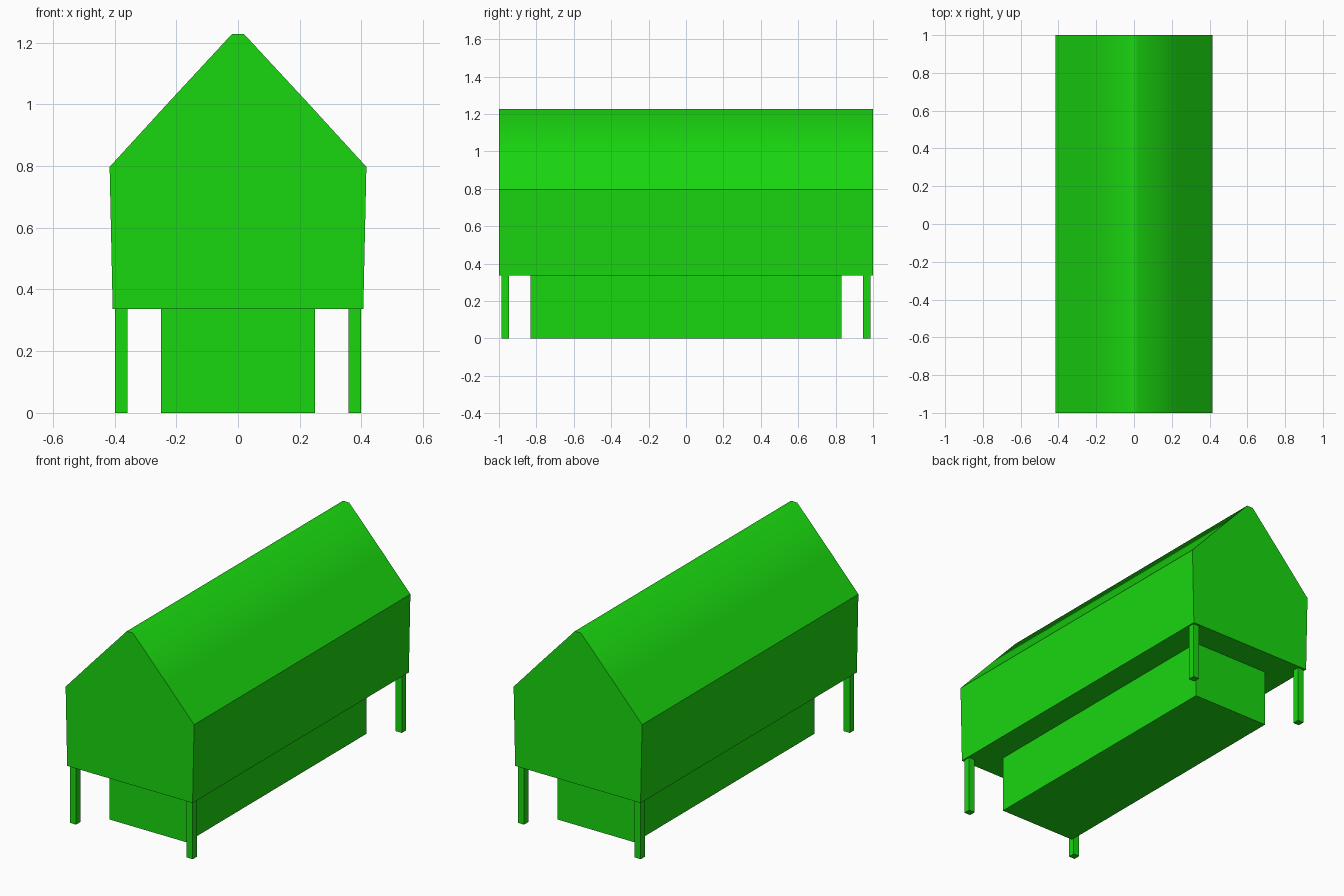
import bpy

if "Cube" in bpy.data.objects:
    bpy.data.objects.remove(bpy.data.objects["Cube"])

green = bpy.data.materials.new("green")
green.diffuse_color = (0.01, 0.68, 0.005, 1)
green.use_nodes = True
green.node_tree.nodes["Principled BSDF"].inputs["Base Color"].default_value = green.diffuse_color


def box(name, x0, x1, y0, y1, z0, z1):
    bpy.ops.mesh.primitive_cube_add(
        size=1, location=((x0 + x1) / 2, (y0 + y1) / 2, (z0 + z1) / 2))
    ob = bpy.context.object
    ob.name = name
    ob.scale = (x1 - x0, y1 - y0, z1 - z0)
    bpy.ops.object.transform_apply(location=False, rotation=False, scale=True)
    ob.data.materials.append(green)
    return ob


# House body: half profile from floor to ridge, mirrored and extruded along y
half = [(0.406, 0.336), (0.416, 0.797), (0.235, 0.995), (0.02, 1.227)]
profile = half + [(-x, z) for x, z in reversed(half)]
n = len(profile)
verts = [(x, y, z) for y in (-1, 1) for x, z in profile]
faces = [tuple(range(n)), tuple(reversed(range(n, 2 * n)))]
faces += [(i, i + n, (i + 1) % n + n, (i + 1) % n) for i in range(n)]
mesh = bpy.data.meshes.new("house_body")
mesh.from_pydata(verts, [], faces)
mesh.materials.append(green)

# Only the roof strips (between the eaves) are shaded smooth
for i in range(1, 6):
    mesh.polygons[2 + i].use_smooth = True
mesh.flip_normals()
mesh.update()
body = bpy.data.objects.new("house_body", mesh)
bpy.context.collection.objects.link(body)

# Enclosed undercroft below the floor
box("undercroft", -0.25, 0.25, -0.832, 0.832, 0, 0.336)

# Corner posts
for sx, side in ((-1, "left"), (1, "right")):
    for sy, end in ((-1, "front"), (1, "back")):
        x, y = sx * 0.378, sy * 0.967
        box(f"{end}_{side}_post", x - 0.02, x + 0.02, y - 0.02, y + 0.02, 0, 0.336)

# Make the body normals point outwards
bpy.ops.object.select_all(action='DESELECT')
bpy.context.view_layer.objects.active = body
body.select_set(True)
bpy.ops.object.mode_set(mode='EDIT')
bpy.ops.mesh.select_all(action='SELECT')
bpy.ops.mesh.normals_make_consistent(inside=False)
bpy.ops.object.mode_set(mode='OBJECT')
